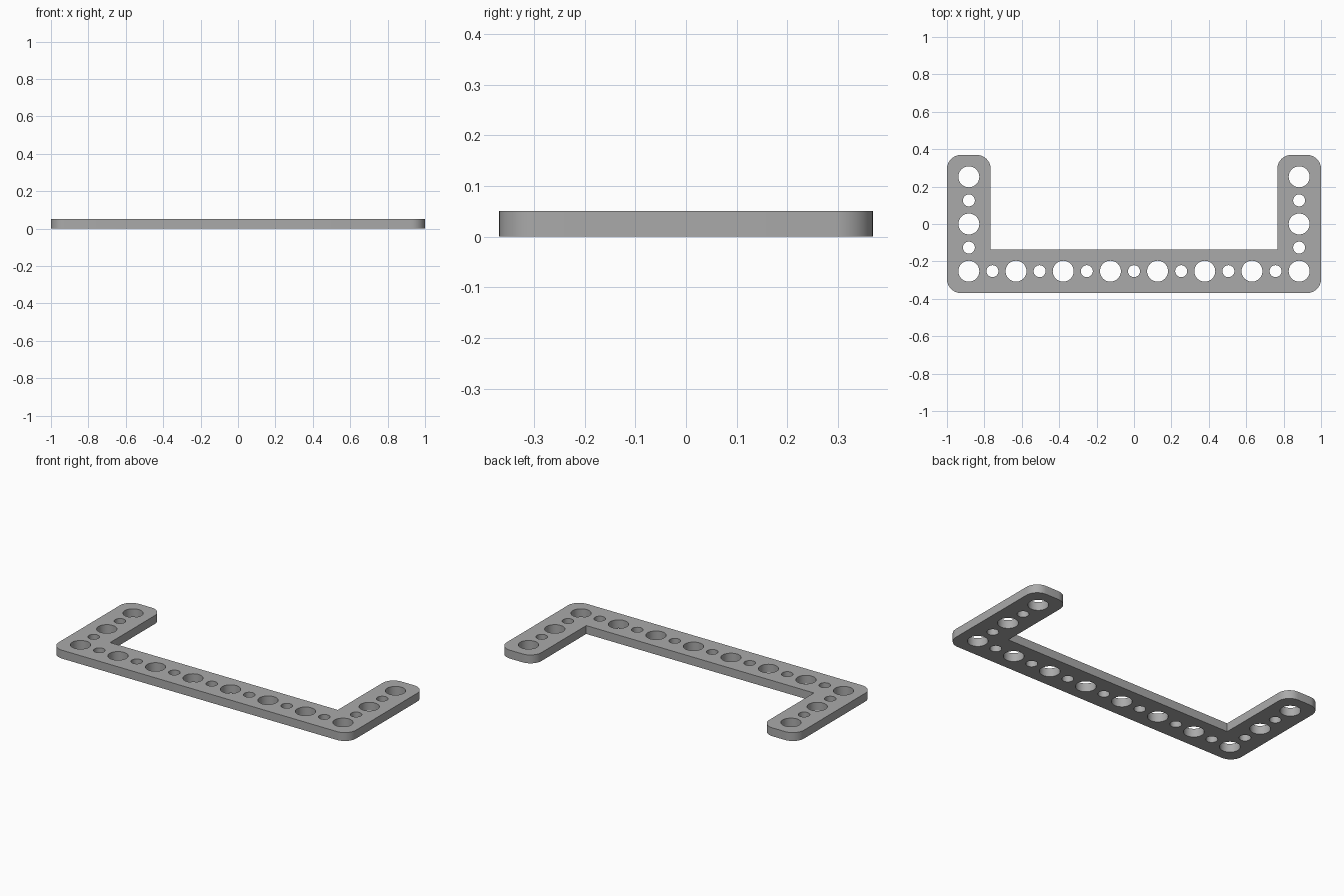
import bpy
import bmesh
from math import cos, sin, pi

cube = bpy.data.objects.get("Cube")
if cube:
    bpy.data.objects.remove(cube, do_unlink=True)

PITCH = 0.2523       # spacing of the large holes
MARGIN = 0.117       # hole centre to outer edge
THICK = 0.051
CORNER = 0.075
BIG, SMALL = 0.056, 0.032
X, Y = 3.5 * PITCH, PITCH          # outermost hole centres
OX, OY = X + MARGIN, Y + MARGIN    # outer edges
IX, IY = X - MARGIN, MARGIN - Y    # inner edges


def arc(cx, cy, r, start, sweep, steps):
    """Points along a circular arc."""
    return [(cx + r * cos(start + sweep * i / steps),
             cy + r * sin(start + sweep * i / steps)) for i in range(steps + 1)]


def corner(x, y, sx, sy, start):
    """Rounded convex corner, counter-clockwise."""
    return arc(x - sx * CORNER, y - sy * CORNER, CORNER, start, pi / 2, 10)


def add_loop(curve, points):
    spline = curve.splines.new('POLY')
    spline.points.add(len(points) - 1)
    for p, (x, y) in zip(spline.points, points):
        p.co = (x, y, 0, 1)
    spline.use_cyclic_u = True


curve = bpy.data.curves.new("bracket_profile", 'CURVE')
curve.dimensions = '2D'
curve.fill_mode = 'BOTH'
curve.extrude = THICK / 2

# U-shaped outline
outline = (corner(-OX, -OY, -1, -1, pi) + corner(OX, -OY, 1, -1, 1.5 * pi)
           + corner(OX, OY, 1, 1, 0) + corner(IX, OY, -1, 1, pi / 2)
           + [(IX, IY), (-IX, IY)]
           + corner(-IX, OY, 1, 1, 0) + corner(-OX, OY, -1, 1, pi / 2))
add_loop(curve, outline)

# Alternating large and small holes along the bar and up both arms
holes = [(-X + i * PITCH / 2, -Y, i) for i in range(15)]
for side in (-X, X):
    holes += [(side, -Y + i * PITCH / 2, i) for i in range(1, 5)]
for x, y, i in holes:
    add_loop(curve, arc(x, y, SMALL if i % 2 else BIG, 0, 2 * pi, 40)[:-1])

# Turn the profile into a clean mesh
bracket = bpy.data.objects.new("perforated_bracket", curve)
bpy.context.collection.objects.link(bracket)
bracket.location.z = THICK / 2
bpy.ops.object.select_all(action='DESELECT')
bracket.select_set(True)
bpy.context.view_layer.objects.active = bracket
bpy.ops.object.convert(target='MESH')
bracket = bpy.context.view_layer.objects.active

bm = bmesh.new()
bm.from_mesh(bracket.data)
bmesh.ops.remove_doubles(bm, verts=bm.verts, dist=0.0001)
bmesh.ops.recalc_face_normals(bm, faces=bm.faces)
bm.to_mesh(bracket.data)
bm.free()
bpy.ops.object.shade_smooth_by_angle()

# Plain grey plastic
grey = bpy.data.materials.new("grey")
grey.use_nodes = True
colour = (0.40, 0.40, 0.40, 1)
grey.diffuse_color = colour
grey.node_tree.nodes["Principled BSDF"].inputs["Base Color"].default_value = colour
bracket.data.materials.clear()
bracket.data.materials.append(grey)
